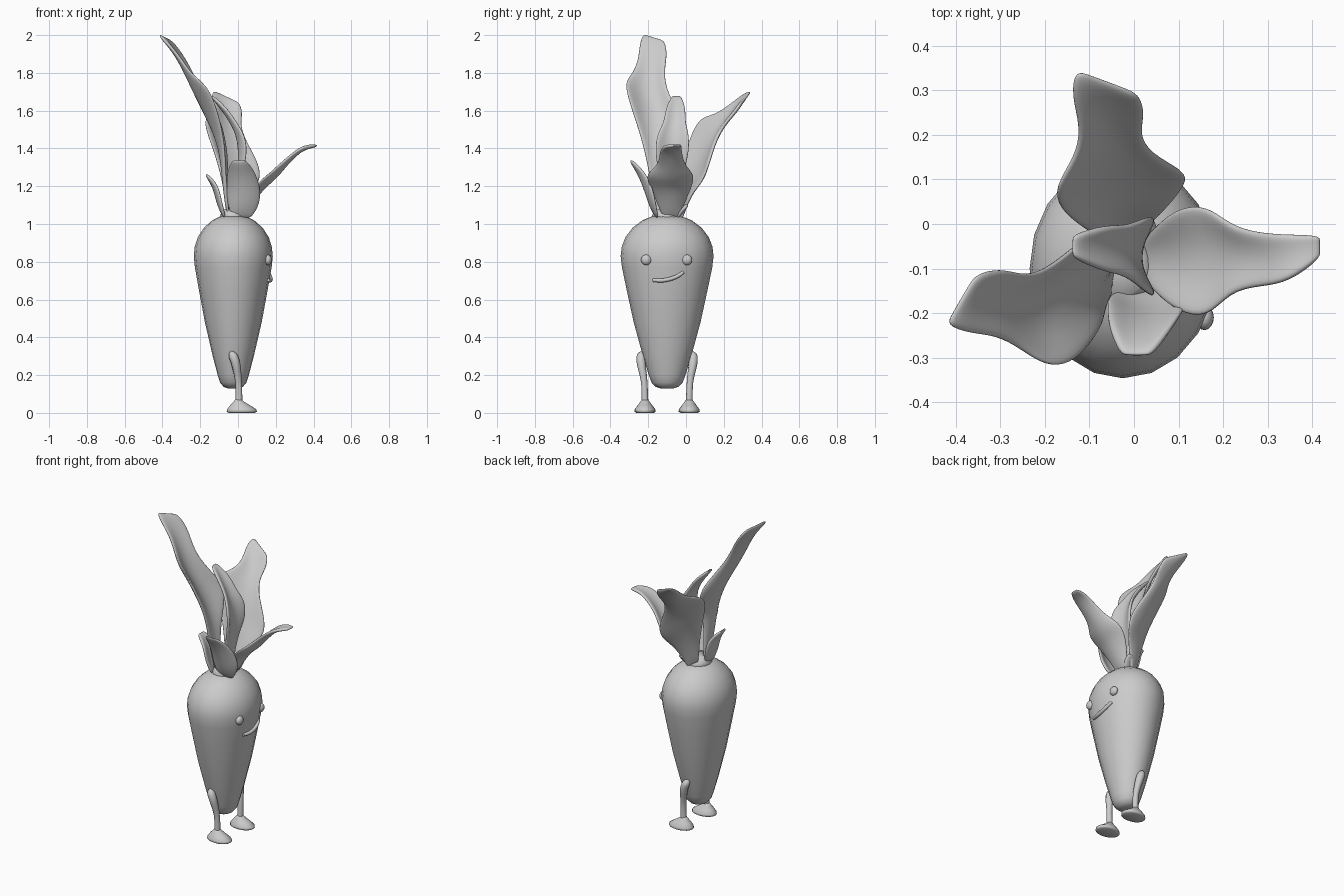
import bpy, bmesh, math
from mathutils import Vector


def finish(name, bm, loc=(0, 0, 0)):
    bmesh.ops.recalc_face_normals(bm, faces=bm.faces)
    me = bpy.data.meshes.new(name)
    bm.to_mesh(me)
    bm.free()
    for p in me.polygons:
        p.use_smooth = True
    ob = bpy.data.objects.new(name, me)
    ob.location = loc
    bpy.context.collection.objects.link(ob)
    return ob


def rings(name, rows, n, loc=(0, 0, 0)):
    """Stack of ellipses: (centre x, centre y, z, radius x, radius y), capped."""
    bm = bmesh.new()
    loops = []
    for cx, cy, z, rx, ry in rows:
        loops.append([bm.verts.new((cx + rx * math.cos(2 * math.pi * i / n),
                                    cy + ry * math.sin(2 * math.pi * i / n), z)) for i in range(n)])
    for a, b in zip(loops, loops[1:]):
        for i in range(n):
            bm.faces.new((a[i], a[(i + 1) % n], b[(i + 1) % n], b[i]))
    bm.faces.new(loops[0][::-1])
    bm.faces.new(loops[-1])
    return finish(name, bm, loc)


def tube(name, pts, radius):
    """Round tapered tube; each point is x, y, z, radius factor."""
    cu = bpy.data.curves.new(name, 'CURVE')
    cu.dimensions = '3D'
    cu.bevel_depth = radius
    cu.bevel_resolution = 3
    cu.use_fill_caps = True
    cu.resolution_u = 6
    sp = cu.splines.new('NURBS')
    sp.points.add(len(pts) - 1)
    for p, (x, y, z, r) in zip(sp.points, pts):
        p.co = (x, y, z, 1)
        p.radius = r
    sp.use_endpoint_u = True
    sp.order_u = 3
    ob = bpy.data.objects.new(name, cu)
    bpy.context.collection.objects.link(ob)
    return ob


def leaf(name, rows, side, tip_side=None):
    """Cupped sheet along a spine; rows are x, y, z, half width, cup depth."""
    side = Vector(side)
    tip_side = Vector(tip_side or side)
    bm = bmesh.new()
    pts = [Vector(r[:3]) for r in rows]
    grid = []
    last = len(rows) - 1
    for i, (x, y, z, w, cup) in enumerate(rows):
        tan = (pts[min(i + 1, last)] - pts[max(i - 1, 0)]).normalized()
        s = side.lerp(tip_side, (i / last) ** 2).normalized()
        nrm = s.cross(tan).normalized()
        grid.append([bm.verts.new(pts[i] + s * w * u + nrm * cup * u * u)
                     for u in (-1, -0.5, 0, 0.5, 1)])
    for a, b in zip(grid, grid[1:]):
        for j in range(4):
            bm.faces.new((a[j], a[j + 1], b[j + 1], b[j]))
    ob = finish(name, bm)
    m = ob.modifiers.new("thickness", 'SOLIDIFY')
    m.thickness = 0.02
    m.offset = 0
    m = ob.modifiers.new("smooth", 'SUBSURF')
    m.levels = m.render_levels = 2
    return ob


# Root body
CX, CY = -0.025, -0.10
profile = [(0.128, 0.03), (0.138, 0.06), (0.16, 0.082), (0.2, 0.097), (0.3, 0.128), (0.48, 0.177),
           (0.65, 0.214), (0.77, 0.239), (0.83, 0.246), (0.88, 0.240), (0.93, 0.221),
           (0.98, 0.183), (1.02, 0.13), (1.04, 0.08), (1.045, 0.03)]
rings("root_body", [(CX, CY, z, r * 0.85, r) for z, r in profile], 20)

# Crown collar under the leaves
rings("crown_collar", [(CX, CY, 1.02, .08, .09), (CX, CY, 1.055, .065, .075),
                       (CX, CY, 1.08, .05, .06)], 16)

# Face on the +x side
for name, y in (("left_eye", 0.005), ("right_eye", -0.21)):
    bm = bmesh.new()
    bmesh.ops.create_uvsphere(bm, u_segments=16, v_segments=10, radius=0.028)
    ob = finish(name, bm, (0.158, y, 0.81))
    ob.scale = (0.75, 1, 1)
tube("mouth", [(0.160, -0.175, 0.703, .8), (0.170, -0.14, 0.699, 1), (0.174, -0.09, 0.706, 1),
               (0.170, -0.04, 0.724, 1), (0.158, -0.015, 0.745, .8)], 0.011)

# Legs and feet
for name, s in (("left", 1), ("right", -1)):
    def Y(d):
        return CY + s * d
    tube(name + "_leg", [(-0.035, Y(.118), 0.315, .4), (-0.033, Y(.136), 0.315, 1.1),
                         (-0.012, Y(.140), 0.27, 1.2), (0.002, Y(.122), 0.18, .85),
                         (0.006, Y(.118), 0.11, .8), (0.004, Y(.117), 0.05, .9)], 0.021)
    rings(name + "_foot", [(.02, 0, 0, .07, .046), (.02, 0, .006, .08, .056),
                           (.02, 0, .018, .078, .055), (.011, 0, .04, .053, .039),
                           (.004, 0, .06, .027, .024), (.002, 0, .072, .016, .016)],
          20, (0, Y(.117), 0))

# Leaves, from tallest to smallest
leaf("tall_left_leaf", [
    (-.05, -.13, 1.03, .03, 0), (-.075, -.145, 1.22, .055, .01), (-.09, -.16, 1.38, .08, .03),
    (-.13, -.165, 1.49, .14, .05), (-.175, -.17, 1.58, .18, .07), (-.215, -.185, 1.66, .16, .06),
    (-.255, -.19, 1.75, .10, .03), (-.295, -.18, 1.84, .08, .02),
    (-.34, -.17, 1.92, .088, .01), (-.39, -.17, 1.99, .07, 0)],
    (.1, 1, -.65), (.6, 1, -.3))
leaf("back_leaf", [
    (-.03, -.04, 1.03, .04, 0), (-.03, .00, 1.15, .08, .02), (-.035, .04, 1.26, .14, .03),
    (-.04, .085, 1.35, .20, .03), (-.045, .12, 1.425, .20, .03), (-.055, .165, 1.50, .11, .02),
    (-.06, .22, 1.56, .08, .02), (-.06, .275, 1.62, .10, .01), (-.06, .32, 1.675, .085, 0)],
    (1, .3, -1), (1, -.4, -.45))
leaf("right_leaf", [
    (.02, -.08, 1.03, .04, 0), (.075, -.08, 1.11, .08, .03), (.13, -.08, 1.19, .12, .04),
    (.19, -.085, 1.235, .13, .04), (.235, -.077, 1.29, .075, .03), (.29, -.08, 1.355, .06, .015),
    (.35, -.078, 1.405, .055, .01), (.42, -.05, 1.415, .025, 0)], (0, -1, 0))
leaf("front_leaf", [
    (.02, -.15, 1.03, .05, 0), (.03, -.19, 1.10, .09, .03), (.03, -.215, 1.18, .09, .04),
    (.015, -.25, 1.27, .075, .03), (.005, -.295, 1.34, .035, 0)], (-1, 0, 0))
leaf("middle_leaf", [
    (-.01, -.08, 1.03, .03, 0), (0, -.08, 1.25, .06, .01), (.01, -.075, 1.36, .09, .04),
    (0, -.07, 1.46, .09, .04), (-.03, -.06, 1.53, .055, .02), (-.075, -.055, 1.60, .055, .02),
    (-.14, -.05, 1.68, .025, 0)], (0, 1, 0))
leaf("small_left_leaf", [
    (-.07, -.13, 1.03, .04, 0), (-.11, -.13, 1.12, .07, .02), (-.125, -.13, 1.20, .065, .02),
    (-.17, -.14, 1.265, .03, 0)], (0, 1, 0))
leaf("small_back_leaf", [
    (0, -.05, 1.03, .03, 0), (.02, -.02, 1.07, .035, .01), (.03, .01, 1.105, .015, 0)], (1, 0, 0))
